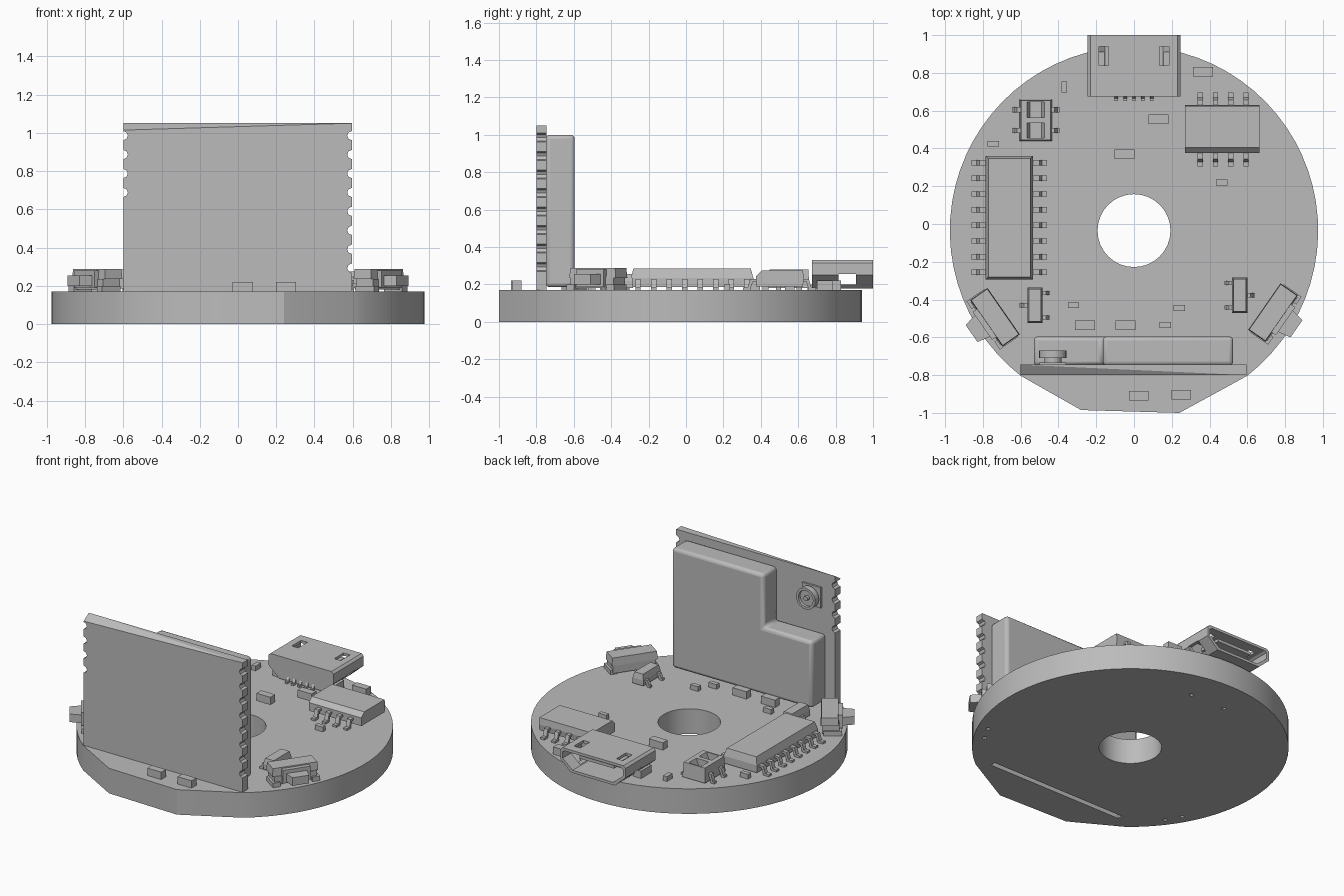
import bpy, bmesh
from math import radians, sin, cos, atan2, pi
from mathutils import Matrix, Vector

old = bpy.data.objects.get("Cube")
if old:
    bpy.data.objects.remove(old)

grey = bpy.data.materials.new("plain_grey")
grey.use_nodes = True
COLOUR = (0.5, 0.5, 0.5, 1)
grey.diffuse_color = COLOUR
grey.node_tree.nodes["Principled BSDF"].inputs["Base Color"].default_value = COLOUR

TOP = 0.17          # upper surface of the round board
MIDDLE = -0.035     # y of the board centre
RADIUS = 0.975
FLAT = Matrix.Identity(4)


def finish(name, bm, place=FLAT):
    bmesh.ops.recalc_face_normals(bm, faces=bm.faces)
    bm.transform(place)
    mesh = bpy.data.meshes.new(name)
    bm.to_mesh(mesh)
    bm.free()
    mesh.materials.append(grey)
    obj = bpy.data.objects.new(name, mesh)
    bpy.context.collection.objects.link(obj)
    return obj


def prism(name, outline, start, end, axis="z", place=FLAT):
    """Extrude a flat outline along one axis."""
    put = {"x": lambda p, t: (t, p[0], p[1]),
           "y": lambda p, t: (p[0], t, p[1]),
           "z": lambda p, t: (p[0], p[1], t)}[axis]
    bm = bmesh.new()
    low = [bm.verts.new(put(p, start)) for p in outline]
    high = [bm.verts.new(put(p, end)) for p in outline]
    bm.faces.new(low)
    bm.faces.new(high)
    for i in range(len(low)):
        j = (i + 1) % len(low)
        bm.faces.new((low[i], low[j], high[j], high[i]))
    return finish(name, bm, place)


def box(name, x, y, z, taper=0.0, place=FLAT):
    """Box from three ranges; taper draws the top in on all sides."""
    bm = bmesh.new()
    bmesh.ops.create_cube(bm, size=1)
    for v in bm.verts:
        pull = taper if v.co.z > 0 else 0
        v.co = [sum(r) / 2 + c * (r[1] - r[0] - 2 * p)
                for r, c, p in zip((x, y, z), v.co, (pull, pull, 0))]
    return finish(name, bm, place)


def chip(name, x, y, low, high, slope, place=FLAT):
    """Moulded body: straight lower half, sloped upper half."""
    waist = (low + high) / 2
    box(name + "_base", x, y, (low, waist), 0, place)
    box(name + "_lid", x, y, (waist, high), slope, place)


def cylinder(name, centre, radius, depth, sides=24, turn=FLAT):
    bm = bmesh.new()
    bmesh.ops.create_cone(bm, cap_ends=True, segments=sides, radius1=radius,
                          radius2=radius, depth=depth)
    return finish(name, bm, Matrix.Translation(centre) @ turn)


def cut(obj, cutters):
    """Subtract the cutters, then discard them."""
    for c in cutters:
        c.hide_render = True
        mod = obj.modifiers.new("cut", "BOOLEAN")
        mod.operation, mod.solver, mod.object = "DIFFERENCE", "EXACT", c
    bpy.context.view_layer.update()
    graph = bpy.context.evaluated_depsgraph_get()
    mesh = bpy.data.meshes.new_from_object(obj.evaluated_get(graph))
    obj.modifiers.clear()
    obj.data = mesh
    for c in cutters:
        bpy.data.objects.remove(c)


def smooth(obj):
    bpy.ops.object.select_all(action="DESELECT")
    obj.select_set(True)
    bpy.context.view_layer.objects.active = obj
    bpy.ops.object.shade_smooth_by_angle(angle=radians(30))


def pin(name, x, y, heading, reach, rise=0.06, width=0.028):
    """Gull-wing lead that starts at a body side and steps down to the board."""
    t = 0.014
    knee = reach * 0.45
    path = [(-t, rise), (knee, rise), (knee + t, t), (reach, t), (reach, 0),
            (knee, 0), (knee - t, rise - t), (-t, rise - t)]
    place = Matrix.Translation((x, y, TOP)) @ Matrix.Rotation(heading, 4, "Z")
    prism(name, path, -width / 2, width / 2, "y", place)


EAST, NORTH, WEST, SOUTH = 0, pi / 2, pi, -pi / 2

# Round board with trimmed front edge
steps = 56
rim = []
for i in range(steps + 1):
    a = radians(-52 + 284 * i / steps)
    rim.append((RADIUS * cos(a), MIDDLE + RADIUS * sin(a)))
rim += [(-0.28, -0.985), (0.24, -1.0)]
board = prism("round_board", rim, 0, TOP)
holes = [cylinder("hole", (0, MIDDLE, 0.1), 0.193, 1, 32),
         box("slot", (-0.5, 0.52), (-0.75, -0.715), (-0.1, 0.12))]
for x, y in [(0.13, 0.705), (0.765, -0.52), (0.82, -0.42)]:
    for side in (-1, 1):
        drop = 0.06 if side < 0 and y < 0 else 0
        holes.append(cylinder("peg_hole", (side * (x - drop / 2), y - drop, 0), 0.014, 0.2, 10))
cut(board, holes)
smooth(board)

# Upright board with scalloped edges and one lowered top corner
def scallops(x, inward, count):
    pts = []
    for k in range(count):
        z = 0.985 - 0.099 * k
        for a in range(-90, 91, 45):
            pts.append((x + inward * 0.024 * cos(radians(a)), z - 0.024 * sin(radians(a))))
    return pts

left, right, crest = -0.6, 0.595, 1.05
outline = ([(left, TOP), (left, crest)][:1] + scallops(left, 1, 4)[::-1]
           + [(left, crest), (right, crest)] + scallops(right, -1, 8) + [(right, TOP)])
upright = prism("upright_board", outline, -0.8, -0.745, "y")
bm = bmesh.new()
bm.from_mesh(upright.data)
corner = min(bm.verts, key=lambda v: (v.co - Vector((left, -0.8, crest))).length)
far = min(bm.verts, key=lambda v: (v.co - Vector((right, -0.8, crest))).length)
back = min(bm.verts, key=lambda v: (v.co - Vector((left, -0.745, crest))).length)
bmesh.ops.connect_verts(bm, verts=[far, back])
corner.co.z -= 0.036
bm.to_mesh(upright.data)
bm.free()

# Stepped shield can behind the upright board
can = prism("shield_can", [(-0.53, 0.185), (0.525, 0.185), (0.525, 1.0), (-0.165, 1.0),
                           (-0.165, 0.64), (-0.53, 0.64)], -0.75, -0.595, "y")
bevel = can.modifiers.new("rounded", "BEVEL")
bevel.width, bevel.segments = 0.022, 3
smooth(can)

# Round antenna socket
lie = Matrix.Rotation(pi / 2, 4, "X")
socket = Vector((-0.43, -0.69, 0.88))
box("socket_base", (-0.5, -0.36), (-0.75, -0.732), (0.81, 0.95))
cylinder("socket_stem", socket - Vector((0, 0.03, 0)), 0.045, 0.06, 24, lie)
ring = cylinder("socket_ring", socket, 0.072, 0.04, 24, lie)
cut(ring, [cylinder("bore", socket + Vector((0, 0.02, 0)), 0.055, 0.04, 24, lie)])
cylinder("socket_contact", socket, 0.016, 0.04, 12, lie)

# Sixteen-lead chip
chip("long_chip", (-0.785, -0.535), (-0.295, 0.36), 0.185, 0.285, 0.014)
for k in range(8):
    y = 0.325 - 0.083 * k
    pin("long_chip_lead", -0.785, y, WEST, 0.075)
    pin("long_chip_lead", -0.535, y, EAST, 0.075)

# Eight-lead chip with a bevelled front edge
prism("wide_chip", [(0.375, 0.19), (0.625, 0.19), (0.63, 0.23), (0.625, 0.275),
                    (0.405, 0.275), (0.375, 0.245)], 0.27, 0.665, "x")
for k in range(4):
    x = 0.35 + 0.081 * k
    pin("wide_chip_lead", x, 0.375, SOUTH, 0.07)
    pin("wide_chip_lead", x, 0.625, NORTH, 0.07)

# Two-way switch block with sloping wells
block = box("switch_block", (-0.605, -0.435), (0.44, 0.66), (0.18, 0.28), 0.006)
wells = []
for y in (0.495, 0.605):
    wells.append(prism("well", [(-0.575, 0.3), (-0.465, 0.3), (-0.49, 0.235), (-0.55, 0.235)],
                       y - 0.04, y + 0.04, "y"))
    pin("switch_lead", -0.6, y, WEST, 0.045)
    pin("switch_lead", -0.44, y, EAST, 0.045)
cut(block, wells)

# Three-lead transistors
for x, y, side in [(-0.525, -0.43, 1), (0.56, -0.377, -1)]:
    chip("transistor", (x - 0.04, x + 0.04), (y - 0.093, y + 0.093), 0.18, 0.255, 0.008)
    ahead, behind = (EAST, WEST) if side > 0 else (WEST, EAST)
    for dy in (-0.065, 0.065):
        pin("transistor_lead", x + side * 0.04, y + dy, ahead, 0.04, 0.045, 0.022)
    pin("transistor_lead", x - side * 0.04, y, behind, 0.04, 0.045, 0.022)

# Small rectangular parts
def parts(name, spots, w, d, h):
    for x, y in spots:
        box(name, (x - w / 2, x + w / 2), (y - d / 2, y + d / 2), (TOP, TOP + h))

parts("large_part", [(0.365, 0.805), (0.13, 0.555), (-0.05, 0.37), (-0.26, -0.535),
                     (-0.045, -0.535), (0.025, -0.91), (0.25, -0.905)], 0.105, 0.05, 0.05)
parts("small_part", [(-0.745, 0.425), (0.465, 0.22), (-0.32, -0.43),
                     (0.165, -0.535), (0.24, -0.445)], 0.06, 0.03, 0.032)
parts("turned_part", [(-0.37, 0.725)], 0.03, 0.06, 0.032)

# Cable port: hollow shell, tongue and leads
def port_shape(t):
    half = [(0.165 - t * 0.7, 0.178 + t), (0.245 - t, 0.25 + t * 0.5),
            (0.245 - t, 0.315 - t * 0.7), (0.23 - t, 0.33 - t)]
    return half + [(-x, z) for x, z in reversed(half)]

shell = prism("port_shell", port_shape(0), 0.675, 1.0, "y")
openings = [prism("mouth", port_shape(0.018), 0.8, 1.1, "y"),
            box("side_window", (-0.4, 0.4), (0.815, 0.91), (0.2, 0.255))]
for x in (-0.16, 0.16):
    openings.append(box("latch_hole", (x - 0.024, x + 0.024), (0.84, 0.94), (0.29, 0.4)))
cut(shell, openings)
box("port_tongue", (-0.13, 0.13), (0.79, 0.96), (0.268, 0.288))
for x in (-0.2, 0.2):
    box("port_foot", (x - 0.03, x + 0.03), (0.7, 0.81), (TOP, 0.22))
for k in range(-2, 3):
    pin("port_lead", k * 0.047, 0.7, SOUTH, 0.05, 0.04, 0.018)

# Side push switches, facing outward
for side, y in ((-1, -0.5), (1, -0.475)):
    place = (Matrix.Translation((side * 0.745, y, 0))
             @ Matrix.Rotation(atan2(-side * 0.82, -0.57), 4, "Z"))
    box("push_base", (-0.14, 0.14), (-0.06, 0.05), (0.18, 0.235), 0, place)
    box("push_cover", (-0.15, 0.15), (-0.067, 0.045), (0.235, 0.288), 0.004, place)
    box("push_front", (-0.09, 0.09), (0.04, 0.07), (0.19, 0.28), 0, place)
    prism("push_button", [(-0.07, 0.065), (0.07, 0.065), (0.055, 0.14), (-0.055, 0.14)],
          0.2, 0.255, "z", place)
    for x in (-0.13, 0.13):
        box("push_foot", (x - 0.025, x + 0.025), (-0.05, 0.065), (TOP, 0.2), 0, place)
